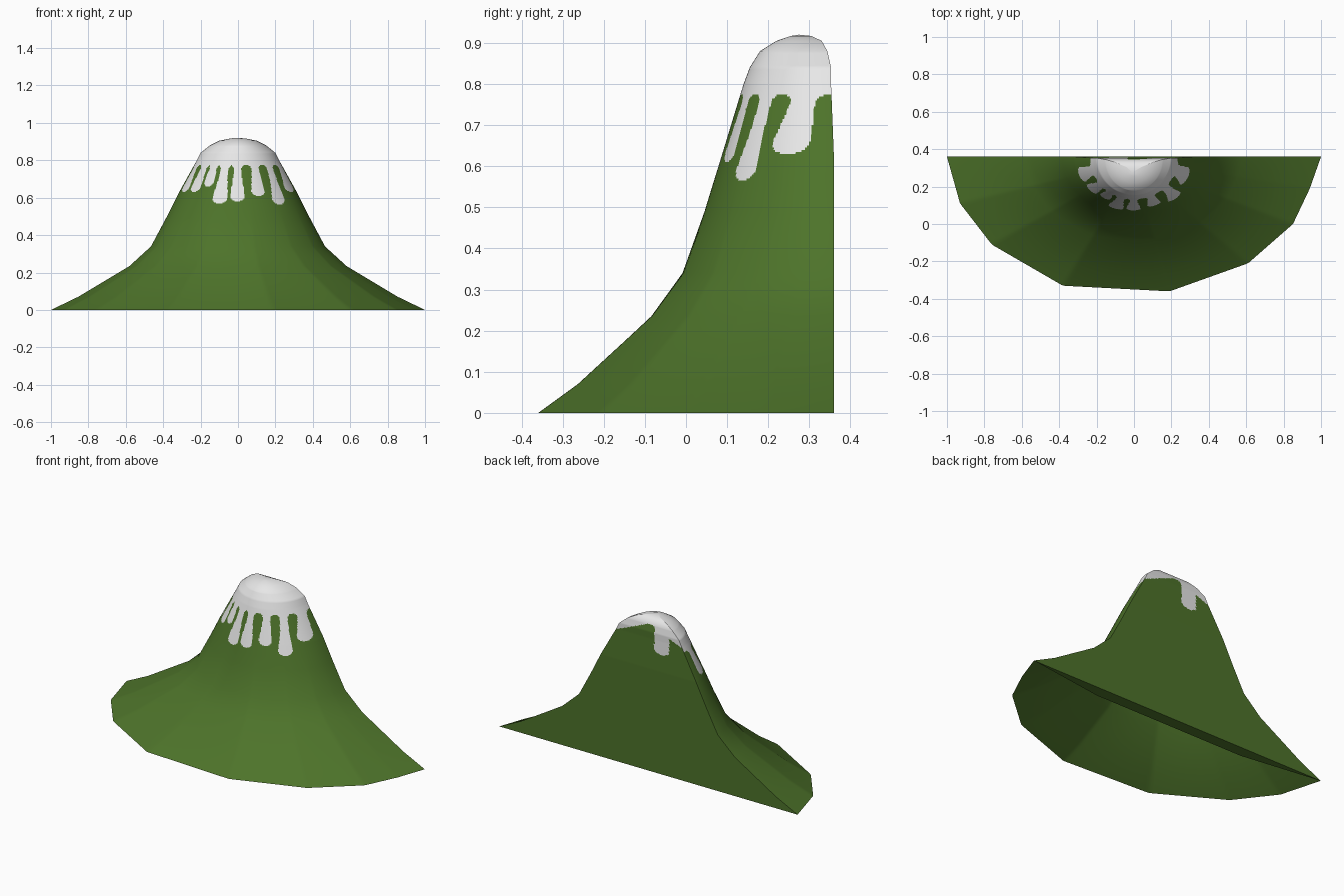
import bpy, bmesh, math

if "Cube" in bpy.data.objects:
    bpy.data.objects.remove(bpy.data.objects["Cube"])


def material(name, rgb):
    m = bpy.data.materials.new(name)
    m.diffuse_color = (*rgb, 1)
    m.use_nodes = True
    m.node_tree.nodes["Principled BSDF"].inputs["Base Color"].default_value = m.diffuse_color
    return m


# Height profile: z, half width, front y, back y
PROFILE = [
    (0, 1, -.36, .36), (.07, .855, -.265, .36), (.235, .58, -.087, .36),
    (.34, .465, -.01, .36), (.49, .385, .045, .36), (.62, .32, .085, .36),
    (.80, .22, .14, .353), (.84, .2, .155, .353), (.88, .15, .18, .344),
    (.905, .10, .22, .33), (.917, .04, .255, .305)]
APEX = (-.01, .275, .92)

# Foot outline from the right tip round the front to the left tip
FOOT = [(1, .36), (.94, .19), (.85, 0), (.61, -.21), (.19, -.36),
        (-.38, -.33), (-.76, -.11), (-.93, .11), (-1, .36)]
FOOT = [(x, (.36 - y) / .72) for x, y in FOOT]
KNOTS = [math.degrees(math.atan2(v, u)) for u, v in FOOT]

# Snow drips: angle round the front, half width (degrees), lowest z, lean
DRIPS = [(25, 11, .63, -8), (50, 7.5, .565, -5), (70, 7, .61, -2), (90.5, 7, .58, 0),
         (107, 7.5, .57, 0), (123, 6.5, .66, 0), (139, 7.5, .63, 0), (158, 9, .63, 4)]


def section(z):
    for a, b in zip(PROFILE, PROFILE[1:]):
        if z <= b[0]:
            t = (z - a[0]) / (b[0] - a[0])
            return [p + (q - p) * t for p, q in zip(a, b)][1:]
    return PROFILE[-1][1:]


def foot_point(angle):
    for i in range(len(KNOTS) - 1):
        if angle <= KNOTS[i + 1] + 1e-6:
            t = (angle - KNOTS[i]) / (KNOTS[i + 1] - KNOTS[i])
            (u0, v0), (u1, v1) = FOOT[i], FOOT[i + 1]
            return u0 + (u1 - u0) * t, v0 + (v1 - v0) * t
    return FOOT[-1]


def is_snow(x, y, z, angle):
    if angle is None:                       # flat back
        if z > .885 - .4 * abs(x):
            return True
        return abs(x + .085) < .05 and z > .72 + 8 * (x + .085) ** 2
    if z > .775:
        return True
    for centre, half, low, lean in DRIPS:   # teardrop with a round tip
        if z < low:
            continue
        h = half * (1 - .3 * min(1, max(0, (z - low - .03) / .1)))
        k = min(1, (z - low) / .03)
        h *= math.sqrt(1 - (1 - k) ** 2)
        h += half * .5 * max(0, (z - .755) / .02) ** 2
        if abs(angle - centre - lean * (z - low) / (.775 - low)) < h:
            return True
    return False


# Mountain: stacked half-round rings closed by a flat back, open underneath
N_BACK = 60
levels = sorted({p[0] for p in PROFILE} | {round(.555 + .005 * i, 4) for i in range(66)
                                           if .555 + .005 * i < .9})
bm = bmesh.new()
rings = []
for z in levels:
    w, front, back = section(z)
    mix = max(0, 1 - z / .5)
    ring = []
    for a in range(181):
        fu, fv = foot_point(a)
        eu, ev = math.cos(math.radians(a)), math.sin(math.radians(a))
        u, v = eu + (fu - eu) * mix, ev + (fv - ev) * mix
        ring.append(bm.verts.new((u * w, back - v * (back - front), z)))
    for i in range(1, N_BACK):
        ring.append(bm.verts.new((w * (2 * i / N_BACK - 1), back, z)))
    rings.append(ring)
apex = bm.verts.new(APEX)
n = len(rings[0])
for low, high in zip(rings, rings[1:]):
    for i in range(n):
        j = (i + 1) % n
        f = bm.faces.new((low[j], low[i], high[i], high[j]))
        c = f.calc_center_median()
        f.material_index = int(is_snow(c.x, c.y, c.z, i + .5 if i < 180 else None))
for i in range(n):
    f = bm.faces.new((rings[-1][(i + 1) % n], rings[-1][i], apex))
    f.material_index = 1

# Narrow lip folded in under the back wall
back_row = rings[0][180:] + [rings[0][0]]
inner = [bm.verts.new((x, .29, 0)) for x in (.5, 0, -.5)]
bm.faces.new(back_row + inner)
bmesh.ops.recalc_face_normals(bm, faces=bm.faces)
if apex.link_faces[0].normal.z < 0:
    bmesh.ops.reverse_faces(bm, faces=bm.faces)

mesh = bpy.data.meshes.new("mountain")
bm.to_mesh(mesh)
bm.free()
mesh.materials.append(material("grass green", (.075, .172, .023)))
mesh.materials.append(material("snow white", (.8, .8, .8)))
mountain = bpy.data.objects.new("mountain", mesh)
bpy.context.collection.objects.link(mountain)
bpy.context.view_layer.objects.active = mountain
mountain.select_set(True)
bpy.ops.object.shade_smooth_by_angle(angle=math.radians(60))
